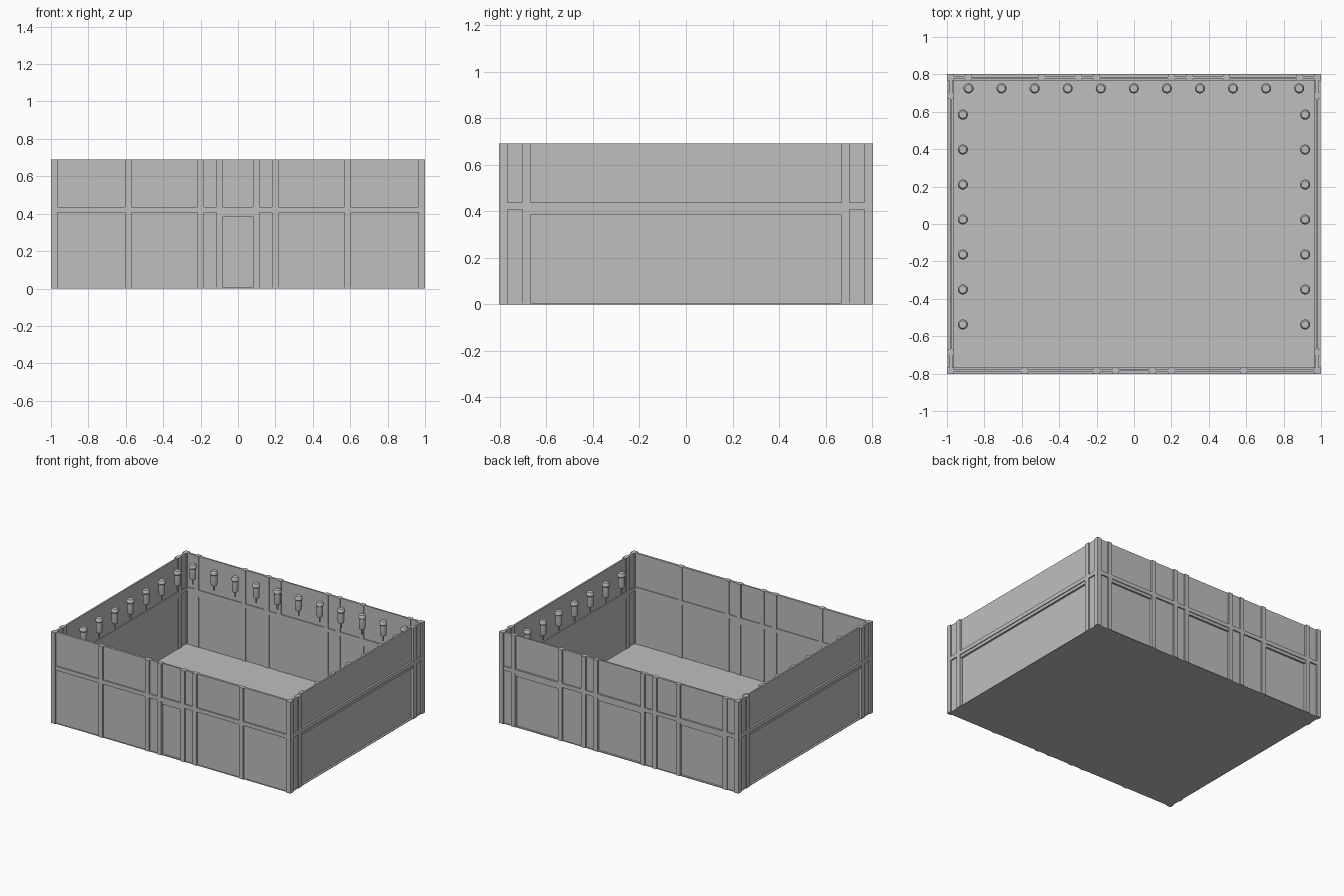
import bpy
import bmesh
import math
from mathutils import Matrix, Vector

if "Cube" in bpy.data.objects:
    bpy.data.objects.remove(bpy.data.objects["Cube"])

HALF_X, HALF_Y, TOP = 1.0, 0.803, 0.69
WALL = 0.035                 # full depth of posts and beams
BEAM_LOW, BEAM_HIGH, LIP_LOW = 0.407, 0.437, 0.385
FLOOR = 0.005

grey = bpy.data.materials.new("stone grey")
grey.use_nodes = True
grey.diffuse_color = (0.52, 0.52, 0.52, 1)
grey.node_tree.nodes["Principled BSDF"].inputs["Base Color"].default_value = grey.diffuse_color


def finish(name, bm):
    bmesh.ops.recalc_face_normals(bm, faces=bm.faces)
    mesh = bpy.data.meshes.new(name)
    bm.to_mesh(mesh)
    bm.free()
    mesh.materials.append(grey)
    obj = bpy.data.objects.new(name, mesh)
    bpy.context.collection.objects.link(obj)
    return obj


def box(bm, low, high):
    low, high = Vector(low), Vector(high)
    size = Matrix.Diagonal((*(high - low), 1))
    bmesh.ops.create_cube(bm, size=1, matrix=Matrix.Translation((low + high) / 2) @ size)


def build_wall(name, half_length, distance, turn, posts, deep_bays):
    """Wall along local x, outer face on -y; deep bays have a lip over a recess."""
    frame, panels = bmesh.new(), bmesh.new()
    out, back = -distance, -distance + WALL
    end = half_length - WALL
    for x in posts:
        box(frame, (x - 0.0175, out + 0.002, 0), (x + 0.0175, back, TOP))
    box(frame, (-end, out + 0.002, BEAM_LOW), (end, back, BEAM_HIGH))

    edges = [-end] + list(posts) + [end]
    for i, (a, b) in enumerate(zip(edges, edges[1:])):
        if i in deep_bays:
            box(panels, (a, out + 0.016, BEAM_HIGH), (b, back - 0.007, TOP))
            box(panels, (a, out + 0.008, LIP_LOW), (b, back, BEAM_LOW))
            box(panels, (a, out + 0.023, 0), (b, back - 0.004, LIP_LOW))
        else:
            box(panels, (a, out + 0.012, BEAM_HIGH), (b, back - 0.006, TOP))
            box(panels, (a, out + 0.012, 0), (b, back - 0.006, BEAM_LOW))

    for part, bm in (("frame", frame), ("panels", panels)):
        bmesh.ops.transform(bm, matrix=Matrix.Rotation(turn, 4, "Z"), verts=bm.verts)
        finish(name + "_" + part, bm)


# Four walls
front_posts = (-0.587, -0.2, -0.098, 0.098, 0.198, 0.587)
back_posts = (-0.885, -0.493, -0.297, -0.198, 0.198, 0.297, 0.493, 0.885)
side_posts = (-0.685, 0.685)
build_wall("front_wall", HALF_X, HALF_Y, 0, front_posts, {3})
build_wall("back_wall", HALF_X, HALF_Y, math.pi, back_posts, {1, 4, 7})
build_wall("left_wall", HALF_Y, HALF_X, math.pi / 2, side_posts, {1})
build_wall("right_wall", HALF_Y, HALF_X, -math.pi / 2, side_posts, {1})

# Corner posts
bm = bmesh.new()
for sx in (-1, 1):
    for sy in (-1, 1):
        cx, cy = sx * (HALF_X - WALL / 2), sy * (HALF_Y - WALL / 2)
        r = WALL / 2
        box(bm, (cx - r, cy - r, 0), (cx + r, cy + r, TOP))
finish("corner_posts", bm)

# Floor slab
bm = bmesh.new()
box(bm, (-HALF_X + 0.008, -HALF_Y + 0.008, 0), (HALF_X - 0.008, HALF_Y - 0.008, FLOOR))
finish("floor", bm)

# Hanging lanterns: one turned profile (radius, height), bottom to top
profile = ((0.006, 0.495), (0.006, 0.53), (0.02, 0.535), (0.023, 0.545), (0.023, 0.615),
           (0.027, 0.62), (0.027, 0.635), (0.02, 0.645))
SIDES = 16


def add_lantern(bm, x, y):
    rings = []
    for r, z in profile:
        angles = [math.tau * k / SIDES for k in range(SIDES)]
        rings.append([bm.verts.new((x + r * math.cos(t), y + r * math.sin(t), z)) for t in angles])
    for lower, upper in zip(rings, rings[1:]):
        for k in range(SIDES):
            n = (k + 1) % SIDES
            bm.faces.new((lower[k], lower[n], upper[n], upper[k]))
    bm.faces.new(rings[0][::-1])
    bm.faces.new(rings[-1])


spots = {
    "back_lanterns": [(-0.885 + 0.1768 * i, 0.725) for i in range(11)],
    "left_lanterns": [(0.915, 0.585 - 0.187 * i) for i in range(7)],
    "right_lanterns": [(-0.915, 0.585 - 0.187 * i) for i in range(7)],
}
for name, places in spots.items():
    bm = bmesh.new()
    for x, y in places:
        add_lantern(bm, x, y)
    lanterns = finish(name, bm)
    bpy.ops.object.select_all(action="DESELECT")
    lanterns.select_set(True)
    bpy.context.view_layer.objects.active = lanterns
    bpy.ops.object.shade_smooth_by_angle(angle=math.radians(35))
